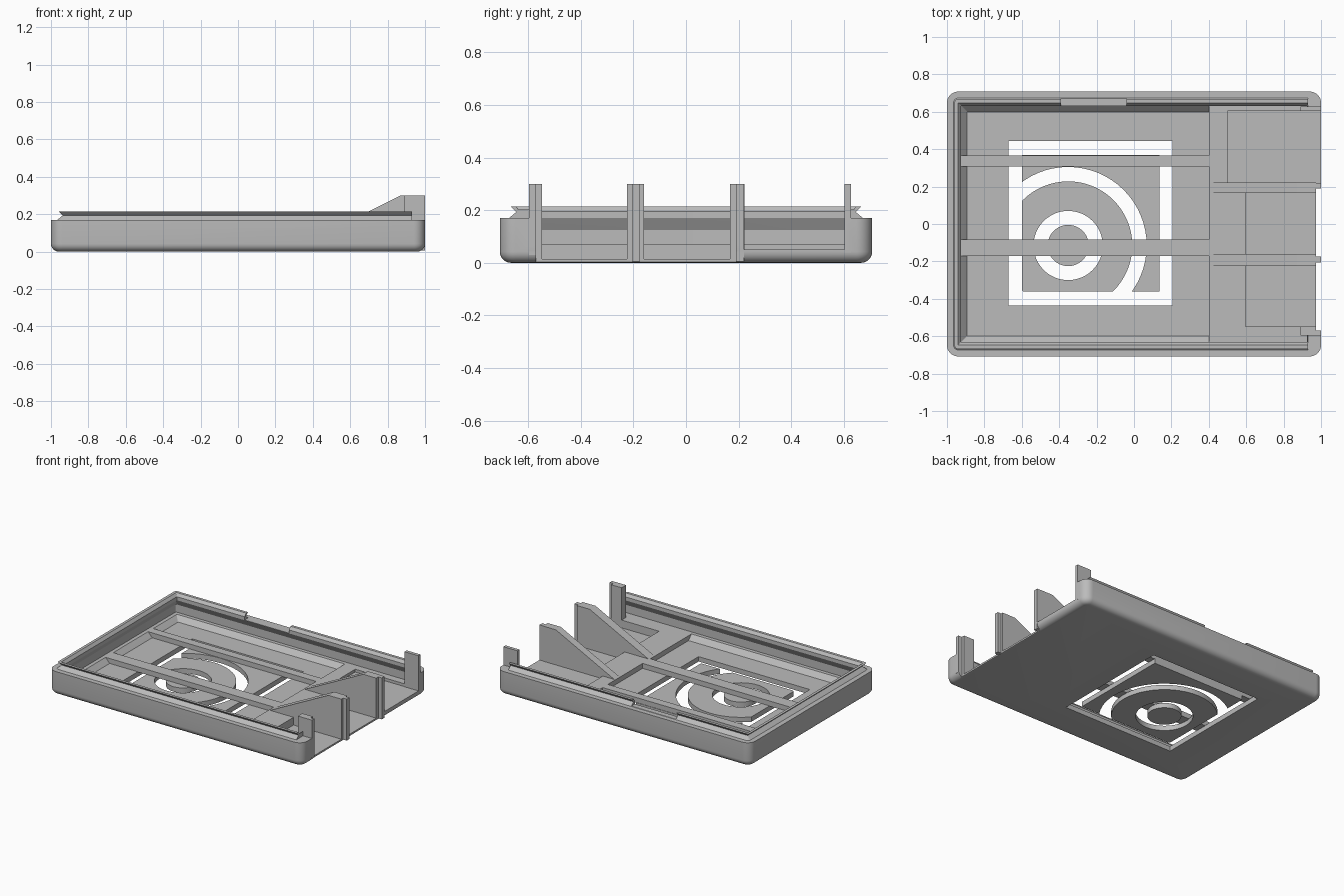
import bpy, bmesh, math

default = bpy.data.objects.get("Cube")
if default:
    bpy.data.objects.remove(default, do_unlink=True)

grey = bpy.data.materials.new("plain_grey")
grey.use_nodes = True
colour = (0.5, 0.5, 0.5, 1)
grey.diffuse_color = colour
grey.node_tree.nodes["Principled BSDF"].inputs["Base Color"].default_value = colour


def finish(name, bm):
    bmesh.ops.recalc_face_normals(bm, faces=bm.faces)
    mesh = bpy.data.meshes.new(name)
    bm.to_mesh(mesh)
    bm.free()
    obj = bpy.data.objects.new(name, mesh)
    mesh.materials.append(grey)
    bpy.context.collection.objects.link(obj)
    return obj


def box(name, x, y, z):
    bm = bmesh.new()
    bmesh.ops.create_cube(bm, size=1)
    for v in bm.verts:
        for i, (low, high) in enumerate((x, y, z)):
            v.co[i] = high if v.co[i] > 0 else low
    return finish(name, bm)


def cylinder(name, centre, radius, depth):
    bm = bmesh.new()
    bmesh.ops.create_cone(bm, cap_ends=True, segments=64, radius1=radius,
                          radius2=radius, depth=depth)
    bmesh.ops.translate(bm, verts=bm.verts, vec=(*centre, 0))
    return finish(name, bm)


def prism(name, profile, y):
    """Extrude an x-z outline between two y values."""
    bm = bmesh.new()
    face = bm.faces.new([bm.verts.new((px, y[0], pz)) for px, pz in profile])
    new = bmesh.ops.extrude_face_region(bm, geom=[face])["geom"]
    verts = [g for g in new if isinstance(g, bmesh.types.BMVert)]
    bmesh.ops.translate(bm, verts=verts, vec=(0, y[1] - y[0], 0))
    return finish(name, bm)


def combine(obj, tool, operation="DIFFERENCE", keep=False):
    mod = obj.modifiers.new("cut", "BOOLEAN")
    mod.operation, mod.object, mod.solver = operation, tool, "EXACT"
    bpy.context.view_layer.objects.active = obj
    bpy.ops.object.modifier_apply(modifier=mod.name)
    if not keep:
        bpy.data.objects.remove(tool, do_unlink=True)
    return obj


HALF_X, HALF_Y, CORNER = 1.0, 0.708, 0.06
FLOOR, DECK, RIM, LIP, TOP = 0.035, 0.07, 0.17, 0.215, 0.3


def rounded_ring(bm, inset, z):
    r = max(CORNER - inset, 0.004)
    verts = []
    for k, (sx, sy) in enumerate(((1, 1), (-1, 1), (-1, -1), (1, -1))):
        cx, cy = sx * (HALF_X - inset - r), sy * (HALF_Y - inset - r)
        for step in range(9):
            a = math.pi / 2 * (k + step / 8)
            verts.append(bm.verts.new((cx + r * math.cos(a), cy + r * math.sin(a), z)))
    return verts


# Tray shell: rounded base, snap lip, undercut inner wall and floor
bottom_r = 0.042
section = [(bottom_r * (1 - math.sin(a)), bottom_r * (1 - math.cos(a)))
           for a in (math.pi / 2 * i / 6 for i in range(7))]
section += [(0, RIM), (0.035, RIM), (0.062, 0.193), (0.04, LIP), (0.06, LIP),
            (0.076, 0.195), (0.076, RIM), (0.05, 0.125), (0.05, DECK),
            (0.076, DECK), (0.108, FLOOR)]
bm = bmesh.new()
rings = [rounded_ring(bm, d, z) for d, z in section]
for a, b in zip(rings, rings[1:]):
    for i in range(len(a)):
        j = (i + 1) % len(a)
        bm.faces.new((a[i], a[j], b[j], b[i]))
bm.faces.new(rings[0])
bm.faces.new(rings[-1])
tray = finish("tray_shell", bm)

# Raised deck under the open end
deck = box("bay_deck", (0.4, 0.972), (-0.64, 0.64), (0.025, DECK))

# Open end, lip clearances and bays
cuts = [((0.8, 1.1), (-0.595, 0.605), (DECK - 0.0005, 0.5)),
        ((0.93, 1.1), (-0.8, 0.8), (RIM, 0.5)),
        ((-0.39, -0.04), (0.6, 0.68), (RIM + 0.002, 0.5)),
        ((0.5, 1.1), (0.22, 0.605), (0.05, 0.5))]
for i, c in enumerate(cuts):
    combine(tray, box("cutter", *c))
combine(deck, box("cutter", *cuts[3]))
for y in ((-0.547, -0.225), (-0.16, 0.167)):
    combine(tray, box("cutter", (0.595, 1.1), y, (0.015, 0.5)))
    combine(deck, box("cutter", (0.595, 1.1), y, (0.015, 0.5)))
combine(tray, box("cutter", (0.972, 1.1), (-0.57, 0.19), (-0.1, 0.5)))

# Vent slots: square frame, clipped large ring and small ring
centre = (-0.352, -0.115)
inner_x, inner_y = (-0.6, 0.135), (-0.362, 0.37)
frame = combine(box("cutter", (-0.67, 0.207), (-0.437, 0.443), (-0.1, 0.2)),
                box("cutter", inner_x, inner_y, (-0.3, 0.3)))
combine(tray, frame)
for outer, inner in ((0.42, 0.343), (0.185, 0.11)):
    ring = combine(cylinder("cutter", centre, outer, 0.3),
                   cylinder("cutter", centre, inner, 0.6))
    clip = box("cutter", (-0.61, 0.14), (-0.372, 0.375), (-0.3, 0.3))
    combine(ring, clip, "INTERSECT")
    combine(tray, ring)

# Bars that carry the vent centre
for name, y in (("front_vent_bar", (-0.17, -0.083)), ("back_vent_bar", (0.308, 0.367))):
    box(name, (-0.926, 0.402), y, (FLOOR - 0.002, DECK))

# Sloped bay dividers with end tongues
wedge = [(0.41, DECK - 0.01), (0.41, DECK), (0.87, TOP), (0.972, TOP),
         (0.972, 0.002), (0.6, 0.002)]
for name, y, tongue in (("front_divider", (-0.225, -0.16), (-0.205, -0.175)),
                        ("back_divider", (0.167, 0.222), (0.19, 0.22))):
    prism(name, wedge, y)
    box(name + "_tongue", (0.96, 1.0), tongue, (0.005, TOP))

# Corner posts
box("front_corner_post", (0.89, 0.972), (-0.597, -0.547), (0.005, TOP))
box("front_corner_tongue", (0.96, 1.0), (-0.597, -0.57), (0.03, TOP))
box("back_corner_post", (0.89, 1.0), (0.603, 0.627), (0.04, TOP))

# Smooth only the gently curved corners
bpy.ops.object.select_all(action="DESELECT")
tray.select_set(True)
bpy.context.view_layer.objects.active = tray
bpy.ops.object.shade_smooth_by_angle(angle=math.radians(25))
